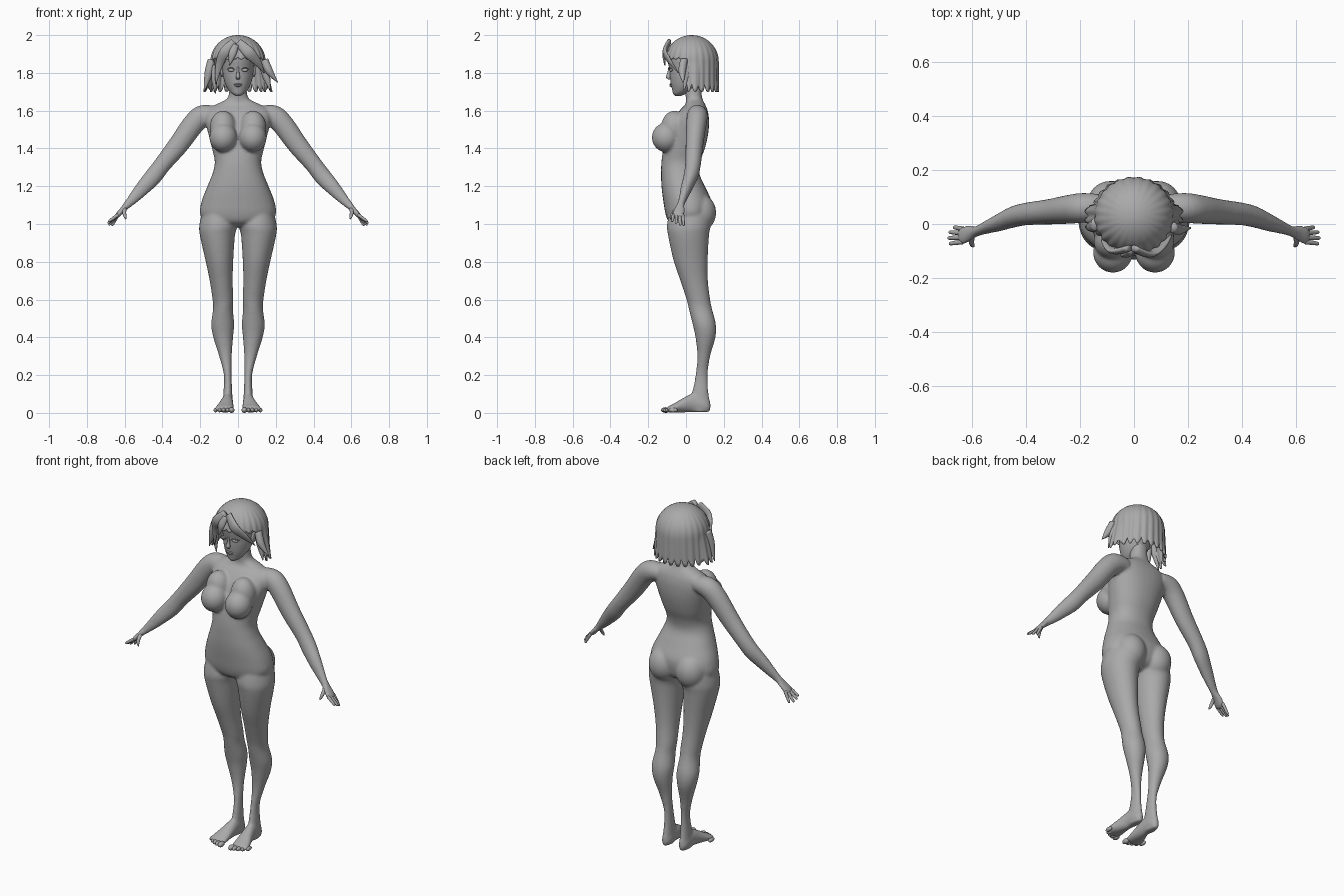
import bpy, bmesh, math
from mathutils import Vector

GREY = bpy.data.materials.new("plain_grey")
GREY.diffuse_color = (0.4, 0.4, 0.4, 1)


def finish(name, bm):
    bmesh.ops.recalc_face_normals(bm, faces=bm.faces)
    for f in bm.faces:
        f.smooth = True
    me = bpy.data.meshes.new(name)
    bm.to_mesh(me)
    bm.free()
    me.materials.append(GREY)
    ob = bpy.data.objects.new(name, me)
    bpy.context.collection.objects.link(ob)
    return ob


def spline(rows, n):
    """Smooth rows of numbers with a Catmull-Rom curve."""
    out = []
    for i in range(len(rows) - 1):
        p = [rows[max(0, min(len(rows) - 1, i + k))] for k in (-1, 0, 1, 2)]
        for j in range(n):
            t = j / n
            out.append([b + .5 * t * (c - a + t * (2*a - 5*b + 4*c - d + t * (3*(b - c) + d - a)))
                        for a, b, c, d in zip(*p)])
    return out + [list(rows[-1])]


def loft(name, rows, plane="z", side=1, n=5, seg=32, power=1.0):
    """Rows are (x, y, z, radius a, radius b); plane sets the section direction."""
    rows = spline(rows, n)
    bm = bmesh.new()
    rings = []
    for i, (x, y, z, ra, rb) in enumerate(rows):
        if plane == "z":
            a, b = Vector((1, 0, 0)), Vector((0, 1, 0))
        elif plane == "y":
            a, b = Vector((1, 0, 0)), Vector((0, 0, 1))
        else:
            p, q = rows[max(0, i - 1)], rows[min(len(rows) - 1, i + 1)]
            a, b = Vector((q[2] - p[2], 0, p[0] - q[0])).normalized(), Vector((0, 1, 0))
        ring = []
        for k in range(seg):
            t = math.tau * k / seg
            c, s = math.cos(t), math.sin(t)
            c, s = math.copysign(abs(c) ** power, c), math.copysign(abs(s) ** power, s)
            v = Vector((x, y, z)) + a * max(ra, .001) * c + b * max(rb, .001) * s
            ring.append(bm.verts.new((v.x * side, v.y, v.z)))
        rings.append(ring)
    for r, s in zip(rings, rings[1:]):
        for k in range(seg):
            bm.faces.new((r[k], r[(k + 1) % seg], s[(k + 1) % seg], s[k]))
    bm.faces.new(rings[0])
    bm.faces.new(rings[-1])
    return finish(name, bm)


def ball(name, c, r, side=1):
    bm = bmesh.new()
    bmesh.ops.create_uvsphere(bm, u_segments=24, v_segments=16, radius=1)
    for v in bm.verts:
        v.co = Vector(((c[0] + v.co.x * r[0]) * side, c[1] + v.co.y * r[1], c[2] + v.co.z * r[2]))
    return finish(name, bm)


def span(rows):
    """(z, x min, x max, y front, y back) to loft rows."""
    return [((a + b) / 2, (f + k) / 2, z, (b - a) / 2, (k - f) / 2) for z, a, b, f, k in rows]


def sym(rows):
    return span([(z, -w, w, f, k) for z, w, f, k in rows])


# torso and neck
body = [loft("body", sym([
    (.985, .05, -.05, .06), (1.01, .15, -.09, .11), (1.05, .2, -.108, .13), (1.12, .193, -.12, .135),
    (1.2, .162, -.13, .1), (1.27, .134, -.132, .07), (1.33, .123, -.13, .075), (1.4, .138, -.12, .1),
    (1.48, .158, -.1, .118), (1.55, .175, -.07, .122), (1.6, .168, -.035, .115), (1.632, .12, -.005, .102),
    (1.66, .062, .0, .088), (1.7, .047, -.005, .082), (1.78, .045, -.005, .082)]), power=.9)]

for s in (1, -1):
    # chest and hip volumes
    body.append(ball("chest", (.078, -.105, 1.458), (.074, .076, .078), s))
    body.append(ball("chest_upper", (.08, -.062, 1.51), (.07, .07, .09), s))
    body.append(ball("seat", (.088, .073, 1.06), (.086, .087, .1), s))
    # legs
    body.append(loft("leg", span([
        (1.1, .03, .18, -.08, .12), (1.0, .004, .204, -.1, .13), (.94, .016, .202, -.095, .122),
        (.81, .025, .173, -.067, .115), (.7, .028, .15, -.03, .116), (.6, .025, .135, .003, .128),
        (.55, .027, .132, .015, .138), (.47, .02, .142, .035, .158), (.4, .026, .131, .05, .156),
        (.3, .033, .1, .06, .128), (.2, .034, .075, .05, .115), (.1, .03, .078, .03, .12),
        (.04, .028, .082, .01, .132), (.004, .035, .077, .03, .125)]), side=s))
    # feet
    body.append(loft("foot", [
        (.055, .125, .03, .015, .02), (.055, .1, .04, .027, .037), (.056, .04, .053, .03, .05),
        (.062, -.01, .042, .038, .04), (.07, -.06, .027, .049, .025), (.072, -.09, .02, .05, .017),
        (.072, -.1, .017, .04, .01)], "y", s))
    # arms and palms
    body.append(loft("arm", [
        (.12, .06, 1.58, .045, .05), (.185, .06, 1.572, .058, .055), (.235, .055, 1.53, .058, .054),
        (.315, .045, 1.42, .054, .047), (.4, .037, 1.315, .046, .042), (.45, .025, 1.25, .046, .039),
        (.5, .005, 1.195, .04, .032), (.545, -.012, 1.145, .031, .024), (.583, -.027, 1.105, .022, .02),
        (.61, -.036, 1.077, .015, .03), (.632, -.042, 1.052, .014, .035), (.648, -.042, 1.035, .009, .031)],
        "path", s))

# fuse the body into one smooth skin
bpy.ops.object.select_all(action="DESELECT")
for ob in body:
    ob.select_set(True)
bpy.context.view_layer.objects.active = body[0]
bpy.ops.object.join()
rm = body[0].modifiers.new("fuse", "REMESH")
rm.mode, rm.voxel_size, rm.use_smooth_shade = "VOXEL", .007, True
sm = body[0].modifiers.new("soften", "SMOOTH")
sm.factor, sm.iterations = .5, 10

for s in (1, -1):
    # fingers: base y, tip position
    for y, tip in ((-.018, (.668, -.012, .99)), (-.034, (.685, -.03, .993)),
                   (-.05, (.69, -.052, 1.003)), (-.066, (.685, -.073, 1.013))):
        base = Vector((.634, y, 1.05))
        rows = [(*base.lerp(Vector(tip), t), r, r) for t, r in
                ((0, .009), (.4, .0085), (.75, .0075), (.93, .006), (1, .001))]
        loft("finger", rows, "path", s, 3, 12)
    loft("thumb", [(.6, -.045, 1.085, .011, .013), (.602, -.066, 1.062, .01, .011),
                   (.598, -.078, 1.04, .008, .008), (.592, -.083, 1.025, .002, .002)], "path", s, 4, 12)
    # toes
    for i in range(5):
        ball("toe", (.034 + .021 * i, -.108 + .0025 * i * i, .015),
             (.015 if i == 0 else .011, .024, .015 if i == 0 else .012), s)
    # eyes, lids and ears
    ball("eye", (.036, -.079, 1.815), (.018, .009, .009), s)
    loft("eyelid", [(.015, -.088, 1.817, .001, .003), (.035, -.09, 1.826, .003, .005),
                    (.058, -.073, 1.82, .001, .003)], "path", s, 5, 10)
    ball("ear", (.084, .025, 1.81), (.01, .02, .032), s)

# head with nose and lips
loft("head", sym([
    (1.678, .012, -.058, -.025), (1.69, .032, -.068, .0), (1.71, .051, -.073, .04),
    (1.74, .067, -.08, .075), (1.78, .078, -.085, .1), (1.82, .083, -.088, .12),
    (1.88, .088, -.099, .135), (1.93, .076, -.085, .12), (1.965, .04, -.04, .08)]))
loft("nose", [(0, -.085, 1.83, .006, .008), (0, -.089, 1.8, .007, .01),
              (0, -.093, 1.778, .012, .014), (0, -.088, 1.766, .008, .006)], seg=16)
for z, w in ((1.739, .022), (1.731, .018)):
    ball("lip", (0, -.077, z), (w, .01, .0048))

# hair shell: dome above, hanging hem of separate locks at the back and sides
bm = bmesh.new()
N, M = 180, 22
grid = []
for k in range(N):
    p = math.tau * k / N                      # angle from the front
    off = math.degrees(min(p, math.tau - p))
    blend = max(0, min(1, (off - 68) / 14))
    lock = (off / 15) % 1
    hem = 1.872 * (1 - blend) + 1.7 * blend + (.012 + .03 * blend) * abs(2 * lock - 1) ** 3
    col = []
    for j in range(1, M + 1):
        t = j / M
        z = 2 - (2 - hem) * t ** 1.6
        d = max(0, (z - 1.86) / .14)
        r = math.sqrt(max(0, 1 - d * d)) * (1 + .018 * t * math.cos(math.tau * (lock - .5)))
        flare = 1 + max(0, 1.86 - z) * (1.5 if math.cos(p) > -.3 else .5)
        col.append(bm.verts.new((math.sin(p) * .146 * r * flare, .03 - math.cos(p) * .143 * r, z)))
    grid.append(col)
top = bm.verts.new((0, .03, 2))
for k in range(N):
    a, b = grid[k], grid[(k + 1) % N]
    bm.faces.new((top, a[0], b[0]))
    for j in range(M - 1):
        bm.faces.new((a[j], a[j + 1], b[j + 1], b[j]))
hair = finish("hair", bm)
so = hair.modifiers.new("thickness", "SOLIDIFY")
so.thickness, so.offset = .01, -1

# loose locks: sweeping fringe and flared side strands
LOCKS = [
    [(.0, -.09, 1.965, .02, .012), (.055, -.112, 1.91, .03, .012), (.1, -.085, 1.86, .022, .01), (.14, -.04, 1.8, .002, .003)],
    [(-.02, -.09, 1.965, .02, .012), (-.07, -.1, 1.91, .028, .012), (-.1, -.07, 1.84, .02, .01), (-.118, -.05, 1.74, .002, .003)],
    [(-.01, -.1, 1.95, .015, .01), (-.03, -.115, 1.9, .02, .01), (-.045, -.112, 1.84, .002, .003)],
    [(.14, -.01, 1.87, .02, .02), (.165, -.02, 1.81, .02, .02), (.21, -.015, 1.75, .002, .003)],
    [(.13, .0, 1.85, .02, .02), (.15, .0, 1.78, .02, .02), (.17, -.01, 1.71, .002, .003)],
    [(-.14, .0, 1.87, .02, .025), (-.155, -.01, 1.8, .022, .02), (-.18, -.01, 1.7, .002, .003)],
    [(-.12, -.02, 1.84, .016, .02), (-.125, -.03, 1.77, .016, .015), (-.12, -.03, 1.69, .002, .003)],
]
for rows in LOCKS:
    loft("hair_lock", rows, "path", 1, 6, 14)
